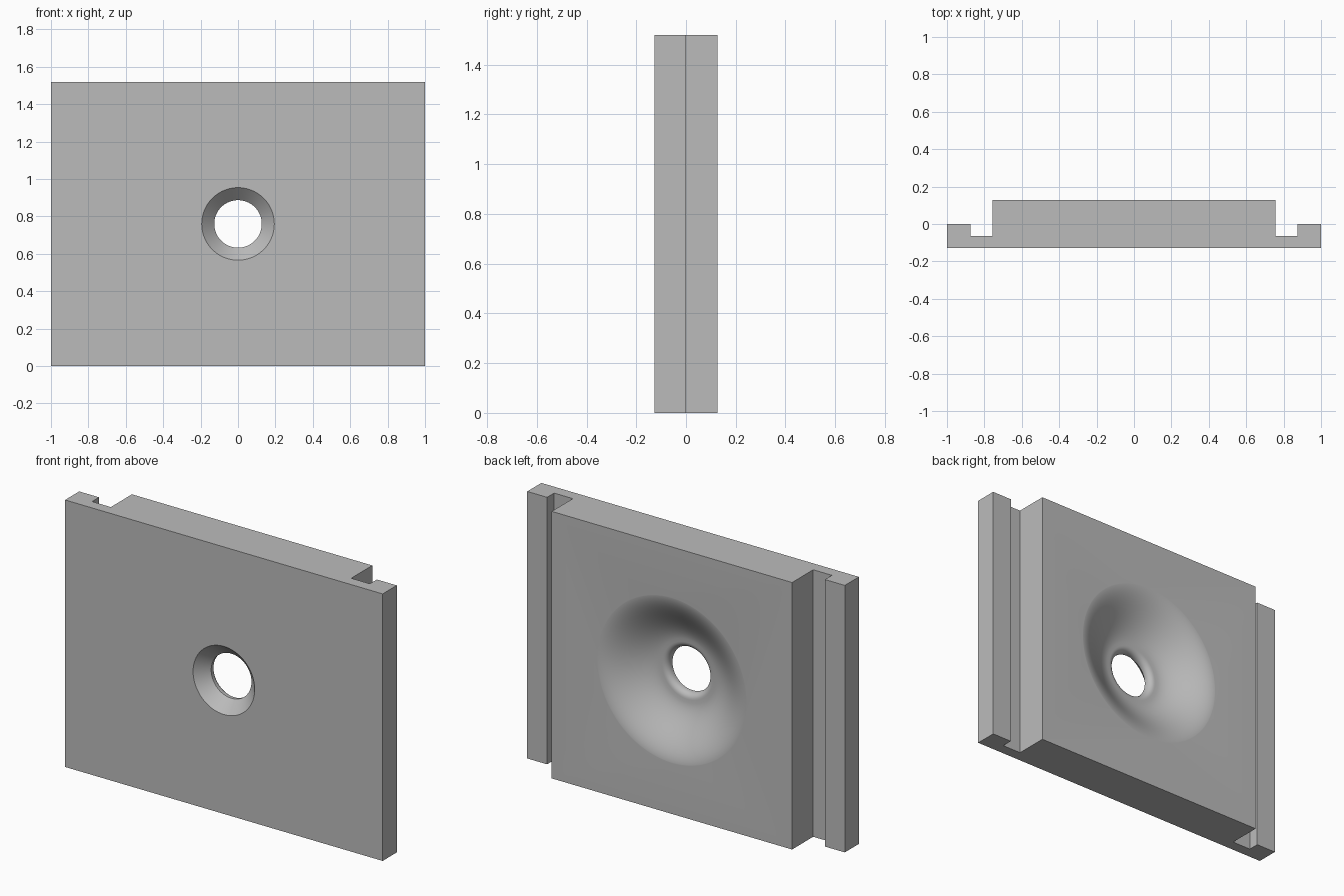
import bpy, bmesh, math

if "Cube" in bpy.data.objects:
    bpy.data.objects.remove(bpy.data.objects["Cube"])

HEIGHT = 1.52
MID = HEIGHT / 2

grey = bpy.data.materials.new("plain grey")
grey.diffuse_color = (0.5, 0.5, 0.5, 1)
grey.use_nodes = True
grey.node_tree.nodes["Principled BSDF"].inputs["Base Color"].default_value = grey.diffuse_color


def add_object(name, bm):
    bmesh.ops.recalc_face_normals(bm, faces=bm.faces)
    mesh = bpy.data.meshes.new(name)
    bm.to_mesh(mesh)
    bm.free()
    mesh.materials.append(grey)
    obj = bpy.data.objects.new(name, mesh)
    bpy.context.collection.objects.link(obj)
    return obj


# Plate: half cross-section, mirrored in x and extruded upward
half = [(1.0, -0.127), (1.0, 0.0), (0.875, 0.0), (0.875, -0.063),
        (0.757, -0.063), (0.757, 0.127)]
outline = half + [(-x, y) for x, y in reversed(half)]
bm = bmesh.new()
base = bm.faces.new([bm.verts.new((x, y, 0)) for x, y in outline])
top = bmesh.ops.extrude_face_region(bm, geom=[base])["geom"]
bmesh.ops.translate(bm, vec=(0, 0, HEIGHT),
                    verts=[v for v in top if isinstance(v, bmesh.types.BMVert)])
plate = add_object("grooved_plate", bm)

# Hole cutter profile (radius, y): countersink, short neck, rounded lip, dish
NECK, LIP, FLOOR, RIM, BACK = 0.127, 0.035, -0.015, 0.485, 0.127
profile = [(0.217, -0.15), (NECK, -0.06)]
for i in range(7):
    a = i / 6 * math.pi / 2
    profile.append((NECK + LIP * (1 - math.cos(a)),
                    FLOOR - LIP + LIP * math.sin(a)))
for i in range(1, 19):
    t = i / 18
    profile.append((NECK + LIP + (RIM - NECK - LIP) * t,
                    FLOOR + (BACK + 0.001 - FLOOR) * t * t * (3 - 2 * t)))
profile.append((RIM, 0.2))

# Revolve the profile around the y axis and cap both ends
SEG = 96
bm = bmesh.new()
rings = []
for r, y in profile:
    rings.append([bm.verts.new((r * math.cos(k * math.tau / SEG), y,
                                MID + r * math.sin(k * math.tau / SEG)))
                  for k in range(SEG)])
for a, b in zip(rings, rings[1:]):
    for k in range(SEG):
        n = (k + 1) % SEG
        bm.faces.new((a[k], a[n], b[n], b[k]))
bm.faces.new(rings[0])
bm.faces.new(rings[-1])
cutter = add_object("hole_cutter", bm)
cutter.hide_render = True
cutter.hide_set(True)

# Cut the dished hole through the plate
cut = plate.modifiers.new("dished hole", "BOOLEAN")
cut.operation = "DIFFERENCE"
cut.solver = "EXACT"
cut.object = cutter
bpy.context.view_layer.objects.active = plate
plate.select_set(True)
bpy.ops.object.modifier_apply(modifier=cut.name)
bpy.data.objects.remove(cutter)
bpy.ops.object.shade_smooth_by_angle(angle=math.radians(30))
